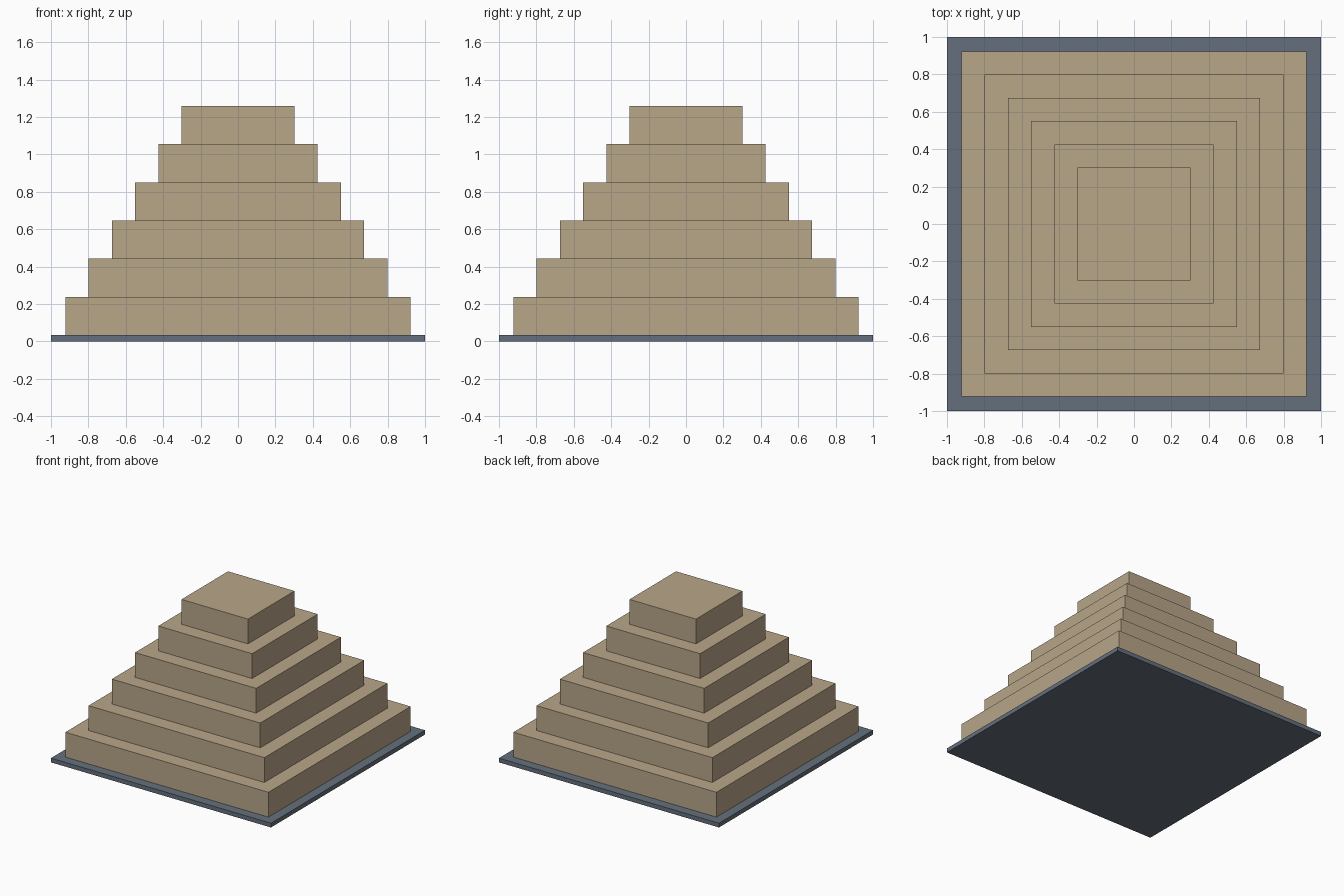
import bpy

# Remove the default cube
default_cube = bpy.data.objects.get("Cube")
if default_cube:
    bpy.data.objects.remove(default_cube, do_unlink=True)


def make_material(name, rgb):
    colour = (*rgb, 1.0)
    mat = bpy.data.materials.new(name)
    mat.use_nodes = True
    mat.diffuse_color = colour
    mat.node_tree.nodes["Principled BSDF"].inputs["Base Color"].default_value = colour
    return mat


def add_block(name, half_width, bottom, top, mat):
    bpy.ops.mesh.primitive_cube_add(size=1, location=(0, 0, (bottom + top) / 2))
    block = bpy.context.object
    block.name = name
    block.scale = (2 * half_width, 2 * half_width, top - bottom)
    bpy.ops.object.transform_apply(location=False, rotation=False, scale=True)
    block.data.materials.append(mat)
    return block


sandstone = make_material("sandstone", (0.48, 0.38, 0.25))
slate = make_material("slate", (0.13, 0.16, 0.20))

# Ground slab
SLAB_TOP = 0.035
add_block("base_slab", 1.0, 0.0, SLAB_TOP, slate)

# Stepped tiers, each narrower than the one below
TIERS = 6
BOTTOM_HALF, TOP_HALF = 0.923, 0.302
TIER_HEIGHT = (1.259 - SLAB_TOP) / TIERS
for i in range(TIERS):
    half = BOTTOM_HALF + (TOP_HALF - BOTTOM_HALF) * i / (TIERS - 1)
    bottom = SLAB_TOP + i * TIER_HEIGHT
    add_block(f"tier_{i + 1}", half, bottom, bottom + TIER_HEIGHT, sandstone)
